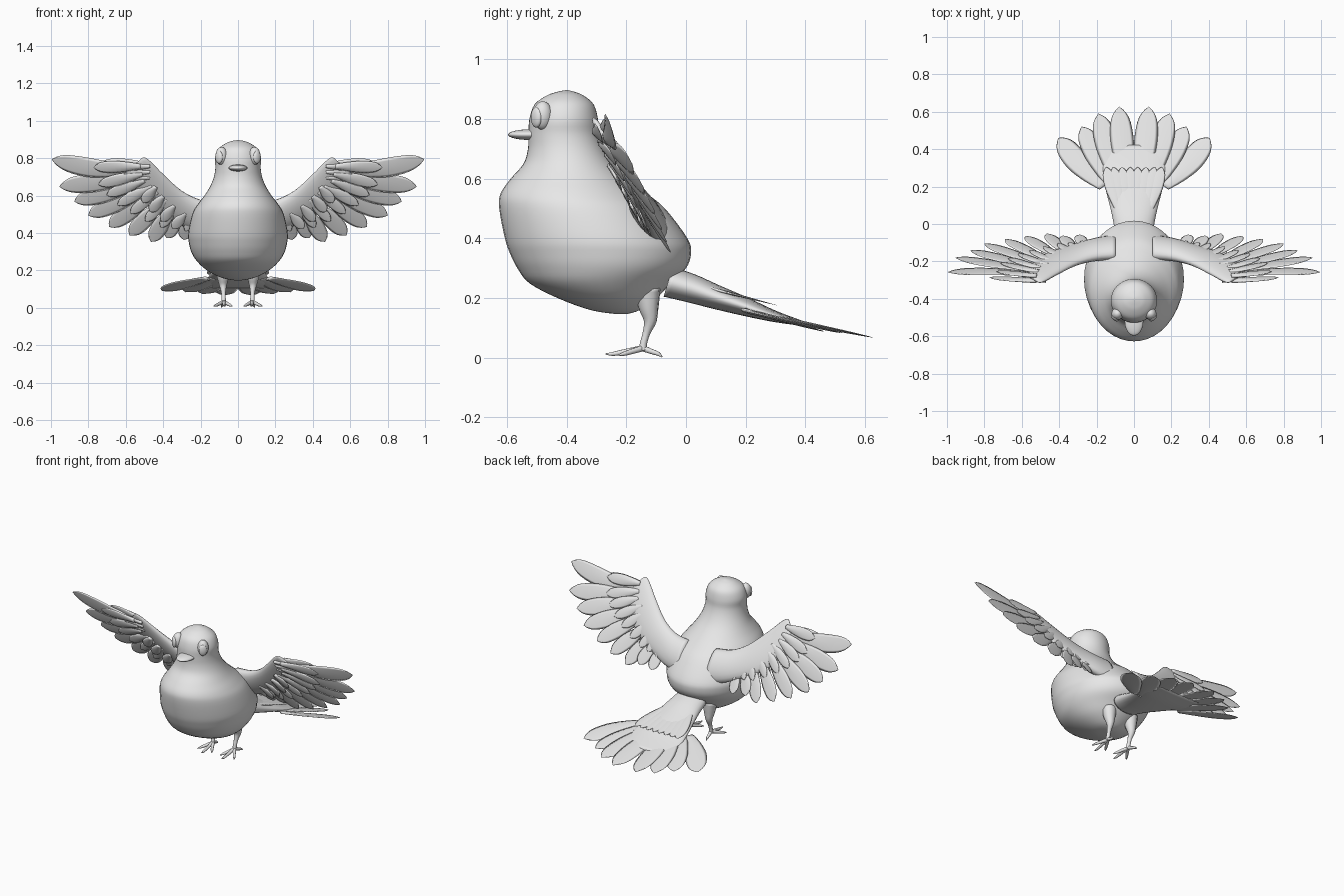
import bpy
import bmesh
from math import cos, sin, pi
from mathutils import Vector as V

cube = bpy.data.objects.get("Cube")
if cube:
    bpy.data.objects.remove(cube, do_unlink=True)

GREY = (0.8, 0.8, 0.8, 1.0)
plumage = bpy.data.materials.new("plain_grey")
plumage.use_nodes = True
plumage.diffuse_color = GREY
plumage.node_tree.nodes["Principled BSDF"].inputs["Base Color"].default_value = GREY


def spline(rows, steps=4):
    """Catmull-Rom through rows of numbers."""
    out = []
    for i in range(len(rows) - 1):
        p0, p1, p2 = rows[max(i - 1, 0)], rows[i], rows[i + 1]
        p3 = rows[min(i + 2, len(rows) - 1)]
        for k in range(steps):
            t = k / steps
            out.append([0.5 * (2 * b + (c - a) * t + (2 * a - 5 * b + 4 * c - d) * t * t
                               + (3 * b - a - 3 * c + d) * t ** 3)
                        for a, b, c, d in zip(p0, p1, p2, p3)])
    return out + [list(rows[-1])]


def loft(bm, rings, sides):
    """Skin elliptical rings given as (centre, half axis, half axis)."""
    loops = []
    for c, a, b in rings:
        angles = [2 * pi * k / sides for k in range(sides)]
        loops.append([bm.verts.new(c + a * cos(w) + b * sin(w)) for w in angles])
    for lo, hi in zip(loops, loops[1:]):
        for k in range(sides):
            j = (k + 1) % sides
            bm.faces.new((lo[k], lo[j], hi[j], hi[k]))
    bm.faces.new(loops[0][::-1])
    bm.faces.new(loops[-1])


def tube(bm, rows, sides=10, steps=4):
    """Round limb through rows of x, y, z, radius."""
    pts = spline(rows, steps)
    rings = []
    for i, p in enumerate(pts):
        d = V(pts[min(i + 1, len(pts) - 1)][:3]) - V(pts[max(i - 1, 0)][:3])
        a = d.cross(V((0.9, 0.1, 0.3))).normalized()
        b = a.cross(d).normalized()
        r = max(p[3], 0.001)
        rings.append((V(p[:3]), a * r, b * r))
    loft(bm, rings, sides)


# Feather outline: position along the shaft, relative width
LEAF = spline([(0, 0.4), (0.25, 0.75), (0.55, 1), (0.8, 0.88), (0.93, 0.5), (1, 0.02)], 3)


def feather(bm, base, tip, width, normal, thick=0.006, bend=0.0, roll=0.0):
    """Thin leaf-shaped blade lying across the given normal."""
    d = tip - base
    side = d.cross(normal).normalized()
    up = side.cross(d).normalized()
    flat = side * cos(roll) + up * sin(roll)
    high = up * cos(roll) - side * sin(roll)
    rings = []
    for t, w in LEAF:
        c = base + d * t + side * bend * sin(pi * t)
        rings.append((c, flat * width * w, high * thick * (1.05 - t)))
    loft(bm, rings, 8)


def finish(bm, name, mirrored=False):
    bmesh.ops.recalc_face_normals(bm, faces=bm.faces)
    mesh = bpy.data.meshes.new(name)
    bm.to_mesh(mesh)
    bm.free()
    for f in mesh.polygons:
        f.use_smooth = True
    mesh.materials.append(plumage)
    ob = bpy.data.objects.new(name, mesh)
    bpy.context.collection.objects.link(ob)
    if mirrored:
        ob.modifiers.new("Mirror", "MIRROR").use_mirror_merge = False
    return ob


def ellipsoid(name, loc, size, turn=0.0, mirrored=False):
    bm = bmesh.new()
    rings = []
    for i in range(17):
        w = -pi / 2 + pi * i / 16
        r = max(cos(w), 0.01)
        rings.append((V(loc) + V((0, 0, size[2] * sin(w))),
                      V((cos(turn), sin(turn), 0)) * size[0] * r,
                      V((-sin(turn), cos(turn), 0)) * size[1] * r))
    loft(bm, rings, 24)
    finish(bm, name, mirrored)


# Body and head: height, front, back, half width
BODY = [(0.146, -0.23, -0.20, 0.01), (0.16, -0.32, -0.155, 0.085), (0.2, -0.43, -0.10, 0.165),
        (0.25, -0.525, -0.05, 0.22), (0.3, -0.565, 0.0, 0.25), (0.35, -0.59, 0.017, 0.263),
        (0.4, -0.607, 0.005, 0.266), (0.5, -0.626, -0.07, 0.245), (0.55, -0.622, -0.13, 0.218),
        (0.6, -0.588, -0.19, 0.18), (0.65, -0.545, -0.24, 0.149), (0.7, -0.53, -0.272, 0.129),
        (0.75, -0.528, -0.29, 0.121), (0.8, -0.525, -0.295, 0.123), (0.85, -0.507, -0.31, 0.104),
        (0.88, -0.465, -0.345, 0.065), (0.892, -0.43, -0.375, 0.033), (0.897, -0.405, -0.395, 0.004)]
bm = bmesh.new()
loft(bm, [(V((0, (f + b) / 2, z)), V((w, 0, 0)), V((0, (b - f) / 2, 0)))
          for z, f, b, w in spline(BODY)], 40)
finish(bm, "body")

# Face
ellipsoid("beak", (0, -0.52, 0.748), (0.05, 0.077, 0.018))
ellipsoid("eye", (0.088, -0.48, 0.812), (0.032, 0.033, 0.048), 0.6, True)
ellipsoid("pupil", (0.102, -0.502, 0.806), (0.024, 0.013, 0.034), 0.7, True)

# Legs and toes
bm = bmesh.new()
tube(bm, [(0.08, -0.13, 0.23, 0.045), (0.08, -0.125, 0.17, 0.034), (0.08, -0.12, 0.125, 0.022),
          (0.078, -0.132, 0.085, 0.013), (0.077, -0.142, 0.05, 0.012), (0.076, -0.145, 0.025, 0.014)])
for x, y, z in ((0.03, -0.225, 0.009), (0.072, -0.27, 0.013), (0.13, -0.225, 0.009), (0.088, -0.08, 0.003)):
    mx, my = (0.076 + x) / 2, (-0.145 + y) / 2
    tube(bm, [(0.076, -0.145, 0.032, 0.011), (mx, my, 0.02, 0.009),
              (mx * 0.4 + x * 0.6, my * 0.4 + y * 0.6, 0.013, 0.007), (x, y, z, 0.002)], 8, 3)
finish(bm, "leg", True)

# Tail root: y, z, half width, half height
bm = bmesh.new()
ROOT = [(-0.06, 0.255, 0.1, 0.05), (0.02, 0.232, 0.112, 0.046), (0.1, 0.204, 0.13, 0.039),
        (0.2, 0.171, 0.155, 0.03), (0.3, 0.138, 0.168, 0.018), (0.42, 0.108, 0.14, 0.005)]
loft(bm, [(V((0, y, z)), V((w, 0, 0)), V((0, h * 0.3, h))) for y, z, w, h in spline(ROOT)], 28)
finish(bm, "tail_root")

# Tail fan: base x, tip x, tip y, tip z, half width, bend
TAIL_UP = V((0, 0.25, 1))
bm = bmesh.new()
for bx, x, y, z, w, bend in ((0.04, 0.08, 0.627, 0.068, 0.062, 0), (0.08, 0.19, 0.59, 0.075, 0.062, 0),
                             (0.115, 0.28, 0.52, 0.084, 0.06, 0), (0.165, 0.405, 0.46, 0.09, 0.064, 0.01)):
    feather(bm, V((bx, 0.2, 0.158)), V((x, y, z)), w, TAIL_UP, 0.008, bend, 0.06)
finish(bm, "tail_feathers", True)

# Raised cover feathers over the tail root
bm = bmesh.new()
for x in (0.02, 0.065, 0.11, 0.15):
    feather(bm, V((x * 0.55, 0.07, 0.236)), V((x, 0.305, 0.176)), 0.036, TAIL_UP, 0.007)
finish(bm, "tail_coverts", True)

# Wings lie on a plane leaning back
WING_UP = V((0, 1, 0.56)).normalized()


def on_wing(x, z, lift=0.0):
    outer = 0.04 * max(0, min(1, (x - 0.5) * 2))
    return V((x, -0.31 + 0.56 * (0.8 - z) + outer, z)) + WING_UP * lift


# Wing arm: leading x, z, trailing x, z, half thickness
ARM = [(0.10, 0.56, 0.10, 0.38, 0.05), (0.2, 0.575, 0.2, 0.40, 0.045), (0.3, 0.625, 0.3, 0.44, 0.034),
       (0.4, 0.715, 0.42, 0.5, 0.027), (0.47, 0.785, 0.52, 0.58, 0.022), (0.505, 0.805, 0.57, 0.67, 0.015),
       (0.53, 0.785, 0.585, 0.73, 0.006)]
rings = []
for lx, lz, tx, tz, h in spline(ARM):
    lead, trail = on_wing(lx, lz), on_wing(tx, tz)
    rings.append(((lead + trail) / 2, (lead - trail) / 2, WING_UP * h))
bm = bmesh.new()
loft(bm, rings, 20)
finish(bm, "wing_arm", True)

# Flight feathers: base x, z, tip x, z, half width
FLIGHT = [(0.55, 0.735, 0.995, 0.79, 0.055), (0.54, 0.695, 0.955, 0.645, 0.054),
          (0.53, 0.66, 0.875, 0.565, 0.052), (0.49, 0.63, 0.80, 0.49, 0.05),
          (0.46, 0.6, 0.69, 0.43, 0.048), (0.41, 0.56, 0.58, 0.385, 0.046),
          (0.36, 0.53, 0.465, 0.35, 0.044), (0.32, 0.5, 0.38, 0.37, 0.04), (0.27, 0.48, 0.29, 0.36, 0.036)]
bm = bmesh.new()
for i, (bx, bz, tx, tz, w) in enumerate(FLIGHT):
    feather(bm, on_wing(bx, bz), on_wing(tx, tz, 0.008), w, WING_UP, 0.009,
            -0.02 if i == 0 else 0, 0.14)
finish(bm, "flight_feathers", True)

# Shorter covering feathers on both faces of the wing
bm = bmesh.new()
for bx, bz, tx, tz, w in FLIGHT:
    for lift, reach in ((-0.022, 0.5), (0.016, 0.42)):
        x, z = bx + (tx - bx) * reach, bz + (tz - bz) * reach
        feather(bm, on_wing(bx - 0.03, bz + 0.03, lift * 0.8), on_wing(x, z, lift),
                w * 0.62, WING_UP, 0.012, 0, 0.15)
# Small thumb feathers at the wrist and soft ones along the underside
for z in (0.775, 0.745, 0.715):
    feather(bm, on_wing(0.47, z - 0.01, -0.015), on_wing(0.61, z - 0.02, -0.02), 0.02, WING_UP, 0.012)
for x, z in ((0.28, 0.52), (0.34, 0.56), (0.4, 0.61), (0.44, 0.66)):
    feather(bm, on_wing(x, z, -0.025), on_wing(x + 0.07, z - 0.08, -0.035), 0.03, WING_UP, 0.013)
finish(bm, "wing_coverts", True)
